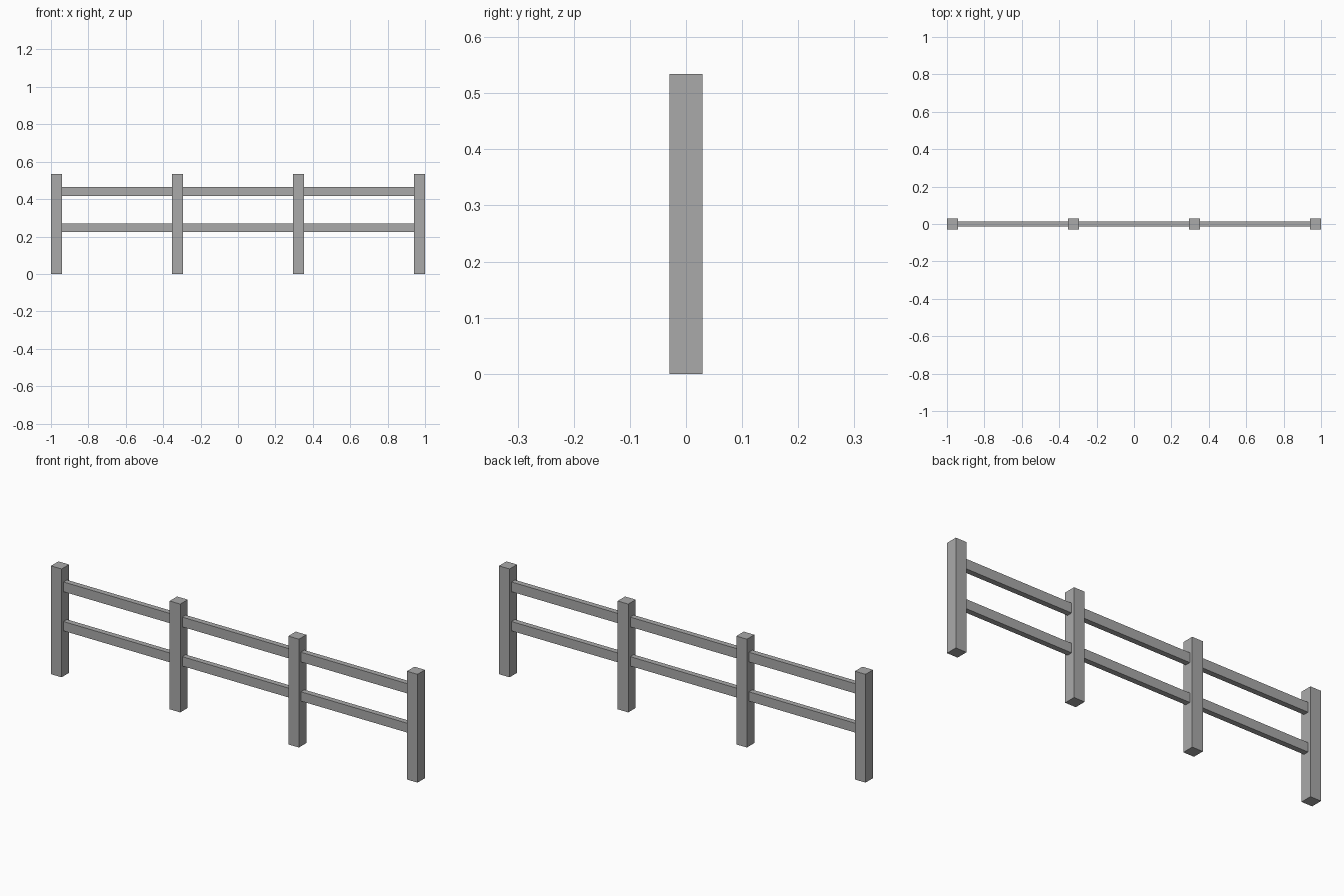
import bpy

# Remove the default cube
cube = bpy.data.objects.get("Cube")
if cube:
    bpy.data.objects.remove(cube, do_unlink=True)

# Single grey material
GREY = (0.4, 0.4, 0.4, 1.0)
grey = bpy.data.materials.new("plain_grey")
grey.use_nodes = True
grey.diffuse_color = GREY
bsdf = next(n for n in grey.node_tree.nodes if n.type == "BSDF_PRINCIPLED")
bsdf.inputs["Base Color"].default_value = GREY


def box(name, center, size):
    """Flat-faced box with its scale applied to the mesh."""
    bpy.ops.mesh.primitive_cube_add(size=1, location=center)
    obj = bpy.context.object
    obj.name = name
    for v in obj.data.vertices:
        v.co = [c * s for c, s in zip(v.co, size)]
    obj.data.materials.append(grey)
    return obj


POST_WIDTH, POST_HEIGHT = 0.058, 0.534
RAIL_DEPTH = 0.027
POST_COUNT = 4
end_x = 1 - POST_WIDTH / 2
spacing = 2 * end_x / (POST_COUNT - 1)
post_xs = [-end_x + i * spacing for i in range(POST_COUNT)]

# Square posts, evenly spaced
for i, x in enumerate(post_xs, 1):
    box(f"post_{i}", (x, 0, POST_HEIGHT / 2), (POST_WIDTH, POST_WIDTH, POST_HEIGHT))

# Two rails in each bay, ending at the post faces
rails = {"lower_rail": (0.223, 0.269), "upper_rail": (0.416, 0.464)}
for i, (a, b) in enumerate(zip(post_xs, post_xs[1:]), 1):
    for name, (bottom, top) in rails.items():
        box(f"{name}_{i}", ((a + b) / 2, 0, (bottom + top) / 2),
            (spacing - POST_WIDTH, RAIL_DEPTH, top - bottom))
